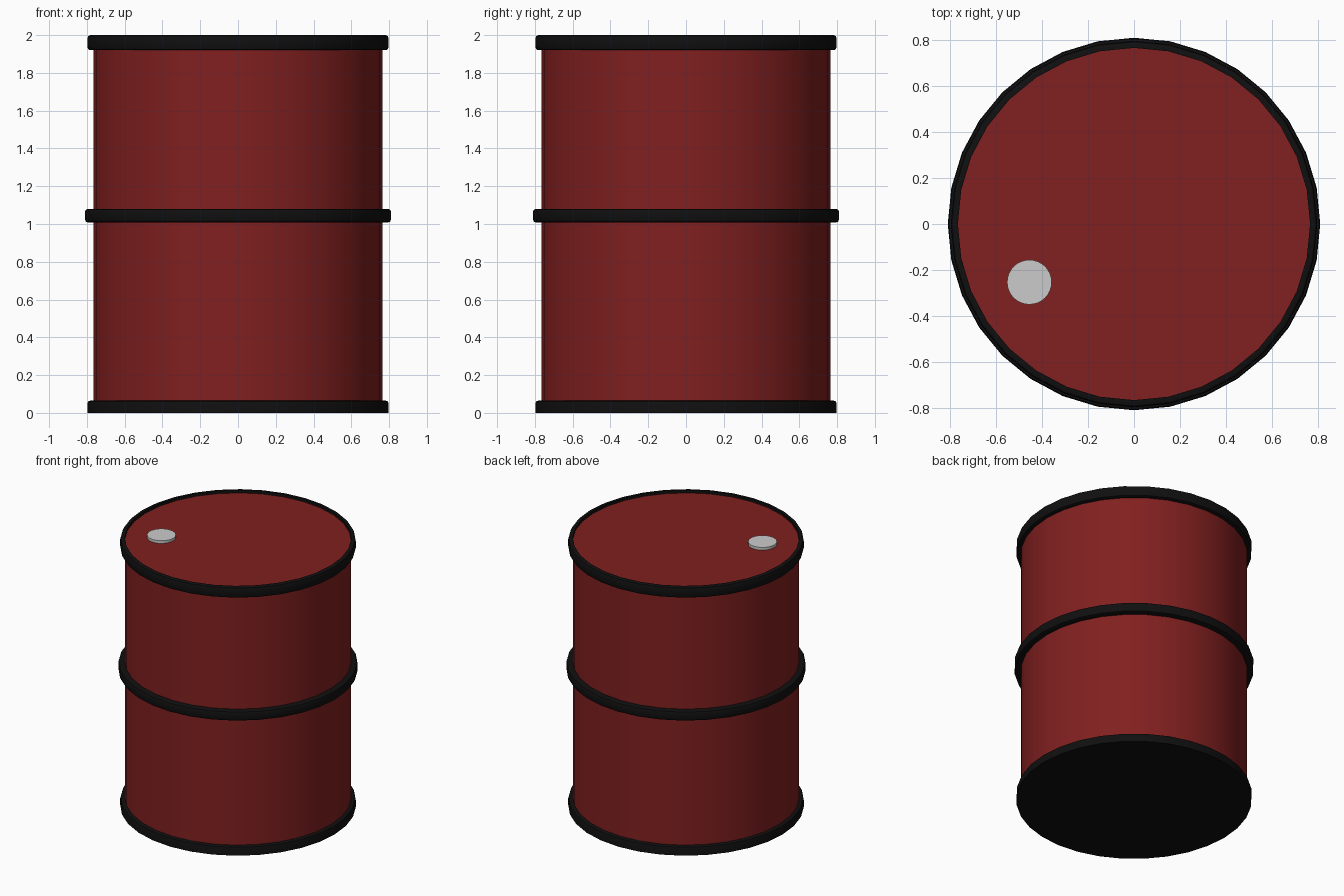
import bpy, bmesh
from math import cos, sin, pi, radians

if "Cube" in bpy.data.objects:
    bpy.data.objects.remove(bpy.data.objects["Cube"])

SIDES = 32


def material(name, color):
    m = bpy.data.materials.new(name)
    m.diffuse_color = (*color, 1)
    m.use_nodes = True
    m.node_tree.nodes["Principled BSDF"].inputs["Base Color"].default_value = m.diffuse_color
    return m


def lathe(name, profile, mat, sides=SIDES, closed=False, center=(0, 0, 0)):
    """Spin an (r, z) profile around z; points at r = 0 are welded."""
    bm = bmesh.new()
    rings = []
    for r, z in profile:
        if r == 0:
            rings.append([bm.verts.new((0, 0, z))] * sides)
        else:
            rings.append([bm.verts.new((r * cos(2 * pi * i / sides),
                                        r * sin(2 * pi * i / sides), z))
                          for i in range(sides)])
    pairs = list(zip(rings, rings[1:]))
    if closed:
        pairs.append((rings[-1], rings[0]))
    for a, b in pairs:
        for i in range(sides):
            j = (i + 1) % sides
            bm.faces.new(list(dict.fromkeys((a[i], a[j], b[j], b[i]))))
    bmesh.ops.recalc_face_normals(bm, faces=bm.faces)
    me = bpy.data.meshes.new(name)
    bm.to_mesh(me)
    bm.free()
    ob = bpy.data.objects.new(name, me)
    bpy.context.collection.objects.link(ob)
    ob.location = center
    if mat:
        me.materials.append(mat)
    bpy.ops.object.select_all(action='DESELECT')
    ob.select_set(True)
    bpy.context.view_layer.objects.active = ob
    bpy.ops.object.shade_smooth_by_angle(angle=radians(40))
    return ob


def band(name, inner, outer, z0, z1, mat, b=0.015):
    """Hoop with softened outer corners."""
    c = b * 0.3
    return lathe(name, [(inner, z0), (outer - b, z0), (outer - c, z0 + c),
                        (outer, z0 + b), (outer, z1 - b), (outer - c, z1 - c),
                        (outer - b, z1), (inner, z1)], mat, closed=True)


red = material("red_paint", (0.22, 0.014, 0.014))
black = material("black_trim", (0.005, 0.005, 0.005))

# Drum wall with the slightly recessed lid
lathe("drum_body", [(0.766, 0.03), (0.766, 1.98), (0, 1.98)], red)

# Rim and middle hoop
band("top_rim", 0.766, 0.797, 1.92, 2.0, black)
band("middle_hoop", 0.76, 0.81, 1.008, 1.08, black)

# Bottom rim closed by a flat base
lathe("bottom_rim", [(0, 0), (0.797, 0), (0.797, 0.05), (0.793, 0.061),
                     (0.782, 0.065), (0.76, 0.065)], black)

# Filler cap on the lid
lathe("filler_cap", [(0, 1.97), (0.097, 1.97), (0.097, 2.0), (0, 2.0)],
      None, center=(-0.455, -0.253, 0))
